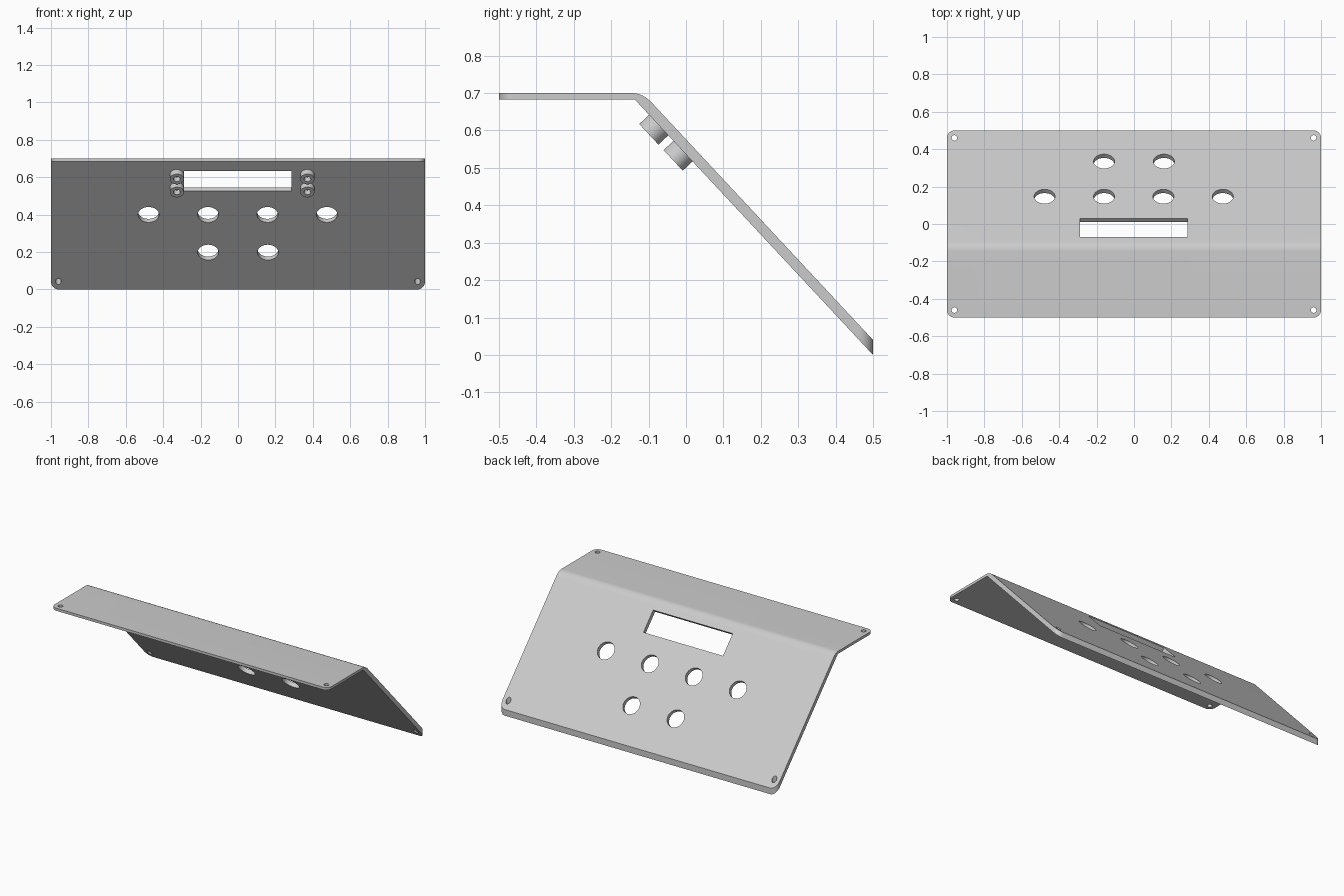
import bpy
import bmesh
from math import atan2, cos, sin, pi, radians
from mathutils import Matrix, Vector

if "Cube" in bpy.data.objects:
    bpy.data.objects.remove(bpy.data.objects["Cube"], do_unlink=True)

grey = bpy.data.materials.new("light grey")
grey.use_nodes = True
grey.diffuse_color = (0.6, 0.6, 0.6, 1)
grey.node_tree.nodes["Principled BSDF"].inputs["Base Color"].default_value = (0.6, 0.6, 0.6, 1)

# Sloped panel: underside line and the direction square to it
DROP, MID = 1.072, 0.536
TILT = -atan2(DROP, 1)
NORMAL = Vector((0, -sin(TILT), cos(TILT)))
THICK = 0.04 * cos(TILT)


def on_slope(x, y, lift=0.0):
    """Point on the panel's underside, raised by lift along its normal."""
    return Vector((x, y, MID - DROP * y)) + NORMAL * lift


def from_top(x, y):
    """Point on the panel's upper face."""
    return Vector((x, y, MID + 0.04 - DROP * y))


def add_object(name, bm):
    bmesh.ops.recalc_face_normals(bm, faces=bm.faces)
    mesh = bpy.data.meshes.new(name)
    bm.to_mesh(mesh)
    bm.free()
    mesh.materials.append(grey)
    obj = bpy.data.objects.new(name, mesh)
    bpy.context.collection.objects.link(obj)
    return obj


def prism(name, points, offset):
    bm = bmesh.new()
    face = bm.faces.new([bm.verts.new(p) for p in points])
    grown = bmesh.ops.extrude_face_region(bm, geom=[face])
    verts = [g for g in grown["geom"] if isinstance(g, bmesh.types.BMVert)]
    bmesh.ops.translate(bm, verts=verts, vec=offset)
    return add_object(name, bm)


def cylinder(name, centre, radius, depth, tilt=0.0):
    bm = bmesh.new()
    bmesh.ops.create_cone(bm, cap_ends=True, segments=48, radius1=radius, radius2=radius,
                          depth=depth, matrix=Matrix.Translation(centre) @ Matrix.Rotation(tilt, 4, "X"))
    return add_object(name, bm)


def boolean(obj, cutter, operation="DIFFERENCE"):
    cutter.hide_render = True
    mod = obj.modifiers.new("cut", "BOOLEAN")
    mod.operation, mod.object, mod.solver = operation, cutter, "EXACT"
    bpy.context.view_layer.objects.active = obj
    bpy.ops.object.modifier_apply(modifier=mod.name)
    bpy.data.objects.remove(cutter, do_unlink=True)


def smooth(obj):
    bpy.ops.object.select_all(action="DESELECT")
    obj.select_set(True)
    bpy.context.view_layer.objects.active = obj
    bpy.ops.object.shade_smooth_by_angle(angle=radians(25))


# Bent plate: side profile with a rounded outer bend
start, corner, end = Vector((-0.145, 0.7)), Vector((-0.116, 0.7)), Vector((-0.092, 0.675))
bend = [start * (1 - t) ** 2 + corner * 2 * t * (1 - t) + end * t * t for t in [i / 8 for i in range(9)]]
profile = [(-0.5, 0.683), (-0.5, 0.7)] + [tuple(p) for p in bend]
profile += [(0.5, 0.04), (0.5, 0.0), (-0.137, 0.683)]
plate = prism("bent_plate", [(-1, y, z) for y, z in profile], (2, 0, 0))

# Rounded corners, cut straight down
R = 0.04
outline = []
for quarter, (sx, sy) in enumerate([(1, 1), (-1, 1), (-1, -1), (1, -1)]):
    for i in range(9):
        a = (quarter + i / 8) * pi / 2
        outline.append((sx * (1 - R) + R * cos(a), sy * (0.5 - R) + R * sin(a), -0.2))
boolean(plate, prism("corner_trim", outline, (0, 0, 1.2)), "INTERSECT")

# Screw holes in the corners
for x in (-0.96, 0.96):
    for y, z in ((-0.46, 0.69), (0.46, 0.06)):
        boolean(plate, cylinder("screw_hole", (x, y, z), 0.015, 0.2))

# Button holes square to the slope
for x, y in [(-0.16, 0.335), (0.16, 0.335)] + [(x, 0.147) for x in (-0.478, -0.16, 0.157, 0.475)]:
    boolean(plate, cylinder("button_hole", from_top(x, y), 0.056, 0.2, TILT))

# Display window square to the slope
rim = [from_top(x, y) - NORMAL * 0.08
       for x, y in ((-0.288, -0.07), (0.286, -0.07), (0.286, 0.03), (-0.288, 0.03))]
boolean(plate, prism("window_cutter", rim, NORMAL * 0.16))
smooth(plate)

# Hollow standoffs under the window
HEIGHT = 0.036
for side, x in (("right", -0.327), ("left", 0.371)):
    for row, y in (("upper", -0.073), ("lower", -0.008)):
        post = cylinder(f"{row}_{side}_standoff", on_slope(x, y, (0.004 - HEIGHT) / 2),
                        0.0375, HEIGHT + 0.004, TILT)
        boolean(post, cylinder("bore", on_slope(x, y, -HEIGHT), 0.018, HEIGHT * 1.9, TILT))
        smooth(post)
